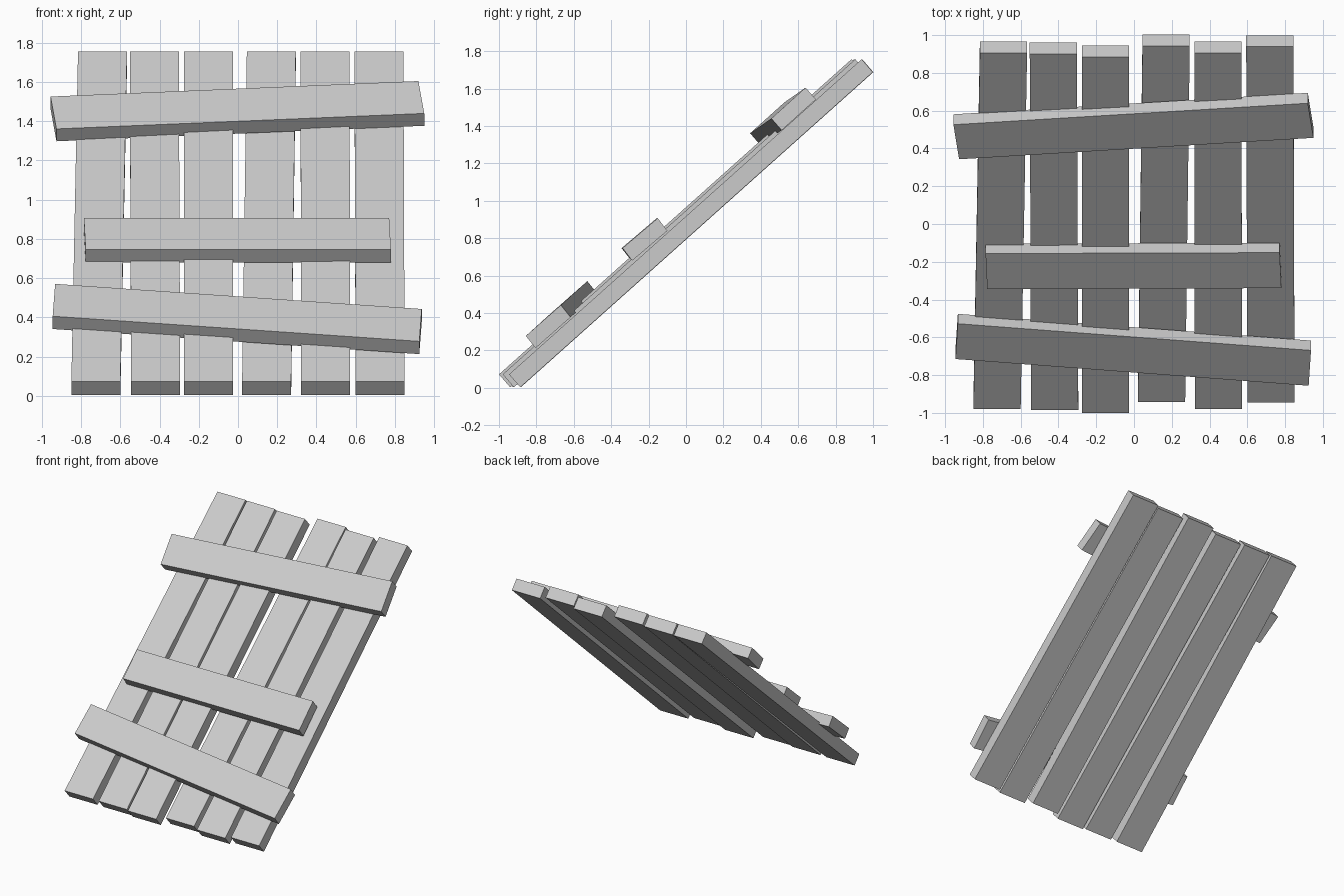
import bpy, bmesh
from mathutils import Matrix, Vector

if "Cube" in bpy.data.objects:
    bpy.data.objects.remove(bpy.data.objects["Cube"])


def board(name, centre, u, v, n):
    """Slightly skewed box: centre of the front face plus three edge vectors."""
    u, v, n = Vector(u), Vector(v), Vector(n)
    c = Vector(centre) + n / 2
    m = Matrix((u, v, n)).transposed().to_4x4()
    m.translation = c
    bm = bmesh.new()
    bmesh.ops.create_cube(bm, size=1, matrix=m)
    bmesh.ops.recalc_face_normals(bm, faces=bm.faces)
    mesh = bpy.data.meshes.new(name)
    bm.to_mesh(mesh)
    bm.free()
    ob = bpy.data.objects.new(name, mesh)
    bpy.context.collection.objects.link(ob)
    return ob


# Six long planks leaning back: x at foot, x at top, y of the foot
planks = [(-0.725, -0.691, -0.98), (-0.42, -0.427, -0.985), (-0.151, -0.151, -1.0),
          (0.146, 0.17, -0.943), (0.447, 0.444, -0.98), (0.725, 0.719, -0.946)]
slope_y, slope_z = 1.885, 1.685
for i, (x0, x1, y) in enumerate(planks):
    board(f"plank_{i + 1}",
          ((x0 + x1) / 2, y + slope_y / 2, 0.072 + slope_z / 2),
          (0.25, 0, 0), (x1 - x0, slope_y, slope_z), (0, 0.06, -0.069))

# Three crooked cross battens on the front face
board("upper_batten", (-0.003, 0.491, 1.483),
      (1.876, 0.1135, 0.079), (-0.03, 0.183, 0.165), (0, 0.055, -0.063))
board("middle_batten", (-0.003, -0.248, 0.827),
      (1.557, 0.005, 0), (-0.009, 0.188, 0.16), (0, 0.052, -0.067))
board("lower_batten", (-0.004, -0.692, 0.424),
      (1.87, -0.1415, -0.128), (0.0125, 0.187, 0.165), (0, 0.052, -0.065))
